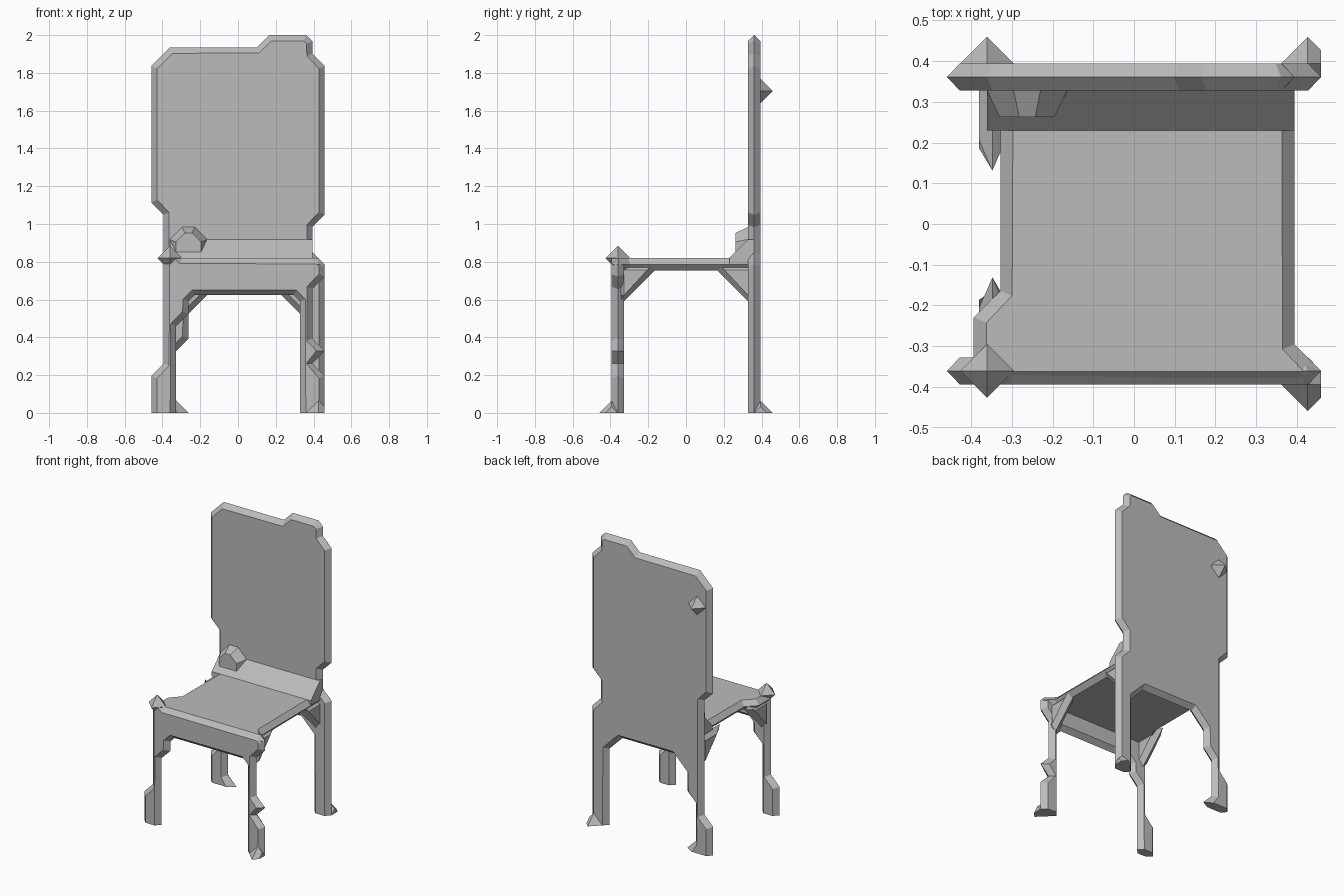
import bpy, bmesh
from mathutils import Vector

U = 2 / 61          # grid step of the design
LIMIT = 14 * U      # half width of the chair

cube = bpy.data.objects.get("Cube")
if cube:
    bpy.data.objects.remove(cube)

grey = bpy.data.materials.new("plain_grey")
grey.use_nodes = True
COLOUR = (0.5, 0.5, 0.5, 1)
grey.diffuse_color = COLOUR
grey.node_tree.nodes["Principled BSDF"].inputs["Base Color"].default_value = COLOUR


def finish(name, bm):
    bmesh.ops.recalc_face_normals(bm, faces=bm.faces)
    mesh = bpy.data.meshes.new(name)
    bm.to_mesh(mesh)
    bm.free()
    mesh.materials.append(grey)
    bpy.context.collection.objects.link(bpy.data.objects.new(name, mesh))


def inset(points, d):
    """Offset a counter-clockwise outline inwards, limiting concave corners."""
    pts = [Vector(p) for p in points]
    result = []
    for i, p in enumerate(pts):
        e1 = (p - pts[i - 1]).normalized()
        e2 = (pts[(i + 1) % len(pts)] - p).normalized()
        n1, n2 = Vector((-e1.y, e1.x)), Vector((-e2.y, e2.x))
        move = (n1 + n2) * d / (1 + n1.dot(n2))
        if e1.cross(e2) < 0 and move.length > d:
            move = move.normalized() * d
        result.append(p + move)
    return result


def plate(name, outline, axis, centre, half=1, bevel=0.95):
    """Slab whose rim comes to a ridge halfway through its thickness."""
    place = {"x": lambda a, b, c: (c, a, b),
             "y": lambda a, b, c: (a, c, b),
             "z": lambda a, b, c: (a, b, c)}[axis]
    bm = bmesh.new()
    inner = inset(outline, bevel)
    rings = []
    for pts, c in ((inner, centre - half), (outline, centre), (inner, centre + half)):
        ring = [bm.verts.new(Vector(place(a, b, c)) * U) for a, b in pts]
        for v in ring:
            v.co.z = max(v.co.z, 0)
        rings.append(ring)
    bm.faces.new(rings[0])
    bm.faces.new(rings[2])
    n = len(outline)
    for low, high in zip(rings, rings[1:]):
        for i in range(n):
            j = (i + 1) % n
            bm.faces.new((low[i], low[j], high[j], high[i]))
    finish(name, bm)


def spike(name, x, y, z):
    """Small octahedron, trimmed at the floor and at the side limit."""
    bm = bmesh.new()
    centre = Vector((x, y, z)) * U
    r = 2 * U
    tips = {}
    for k in range(3):
        for s in (-1, 1):
            offset = Vector((0, 0, 0))
            offset[k] = s * r
            tips[k, s] = bm.verts.new(centre + offset)
    for a in (-1, 1):
        for b in (-1, 1):
            for c in (-1, 1):
                bm.faces.new((tips[0, a], tips[1, b], tips[2, c]))
    for co, no in (((0, 0, 0), (0, 0, -1)), ((LIMIT, 0, 0), (1, 0, 0))):
        cut = bmesh.ops.bisect_plane(bm, geom=bm.verts[:] + bm.edges[:] + bm.faces[:],
                                     plane_co=co, plane_no=no, clear_outer=True)
        edges = [g for g in cut["geom_cut"] if isinstance(g, bmesh.types.BMEdge)]
        if edges:
            bmesh.ops.contextual_create(bm, geom=edges)
    finish(name, bm)


# Backrest and back legs, one slab
plate("backrest_and_back_legs", [
    (-14, -1), (-8, -1), (-10, 2), (-10, 10), (-8, 12), (-8, 16), (-5, 19),
    (7, 19), (10, 16), (10, -1), (14, -1), (14, 24), (12, 26), (12, 30),
    (14, 32), (14, 56), (12, 58), (12, 60), (11, 61), (5, 61), (3, 59),
    (-11, 59), (-14, 56), (-14, 34), (-12, 32), (-12, 8), (-14, 6)], "y", 11)

# Front apron and front legs, with notched left leg
plate("apron_and_front_legs", [
    (-14, -1), (-10, -1), (-10, 14), (-8, 16), (-8, 18), (-7, 19), (9, 19),
    (10, 18), (10, -1), (14, -1), (14, 6), (12, 8), (14, 10), (12, 12),
    (12, 20), (14, 22), (14, 24), (13, 25), (-9, 25), (-11, 27), (-12, 26),
    (-12, 8), (-14, 6)], "y", -11)

# Seat board
plate("seat", [
    (-11, -12), (13, -12), (14, -11), (12, -9), (12, 11), (-10, 11),
    (-10, -5), (-12, -7), (-12, -11)], "z", 24)

# Sloped strip where seat meets backrest, and the lump on it
plate("seat_fillet", [(11, 24), (11, 28), (10, 28), (7, 25), (7, 24)],
      "x", 0.5, half=11.5, bevel=0)
plate("seat_lump", [(-11, 24), (-5, 24), (-5, 28), (-7, 30), (-9, 30), (-11, 28)],
      "y", 10, half=2)

# Corner braces under the seat
brace = [(4, 24), (5, 23), (10, 18), (11, 18), (11, 24)]
for side, x in (("right", -10.6), ("left", 11)):
    plate("back_brace_" + side, brace, "x", x)
    plate("front_brace_" + side, [(-y, z) for y, z in reversed(brace)], "x", x)

# Pointed details: feet, seat corner and back stud
spike("front_foot_point", 13, -12, 0)
spike("back_foot_point", 13, 12, 0)
spike("seat_corner_point", -11, -11, 25)
spike("back_stud", -11, 12, 52)
